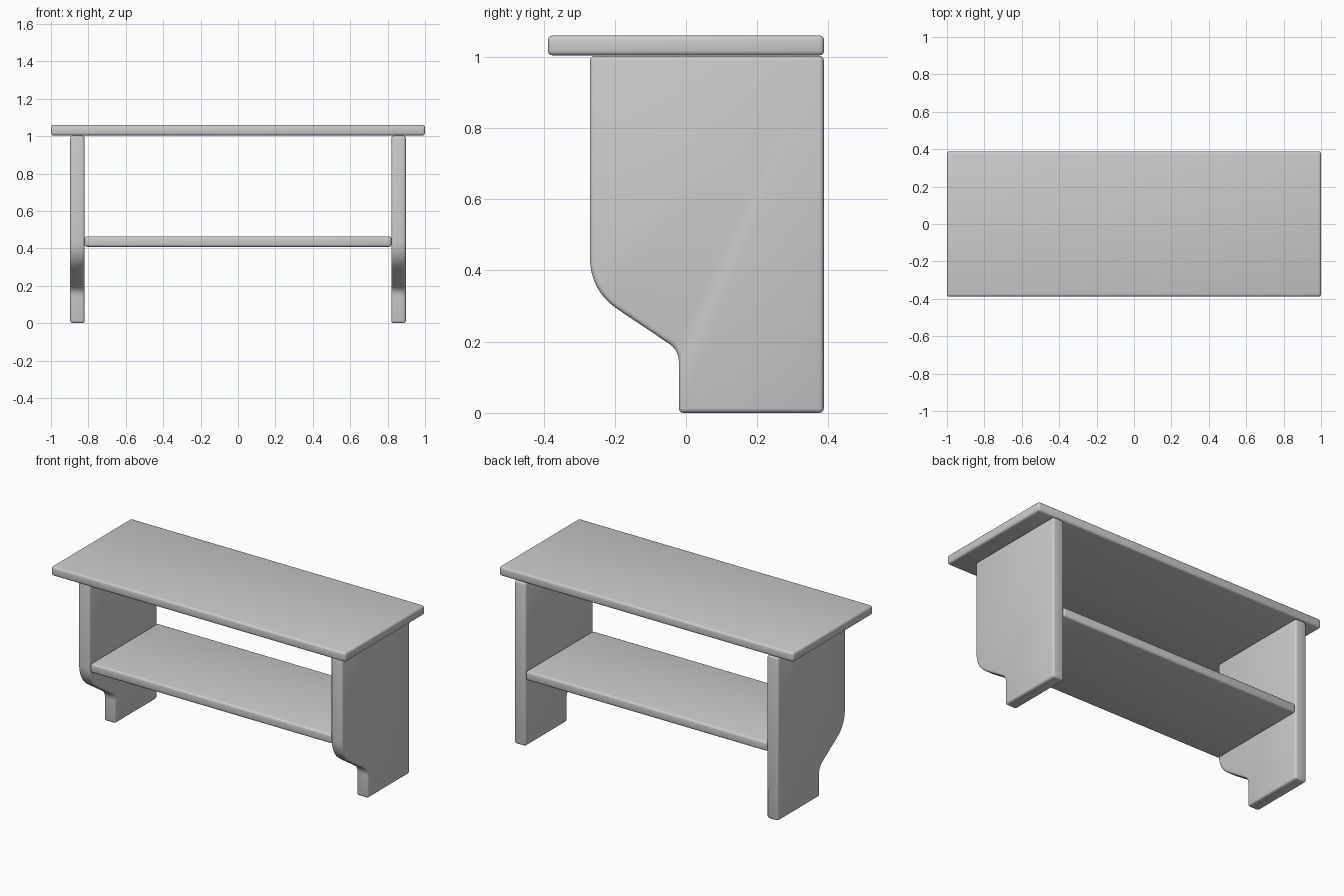
import bpy, bmesh
from mathutils import Vector

if "Cube" in bpy.data.objects:
    bpy.data.objects.remove(bpy.data.objects["Cube"])


def finish(obj, width=0.013):
    # softly rounded board edges
    bev = obj.modifiers.new("rounded_edges", 'BEVEL')
    bev.width = width
    bev.segments = 3
    bev.limit_method = 'ANGLE'
    bev.angle_limit = 0.7
    bpy.ops.object.select_all(action='DESELECT')
    obj.select_set(True)
    bpy.context.view_layer.objects.active = obj
    bpy.ops.object.modifier_apply(modifier=bev.name)
    bpy.ops.object.shade_smooth_by_angle(angle=0.6)


def extrude_profile(name, profile, x0, x1):
    # profile holds (y, z) points, extruded along x
    bm = bmesh.new()
    face = bm.faces.new([bm.verts.new((x0, y, z)) for y, z in profile])
    ext = bmesh.ops.extrude_face_region(bm, geom=[face])
    moved = [v for v in ext["geom"] if isinstance(v, bmesh.types.BMVert)]
    bmesh.ops.translate(bm, verts=moved, vec=(x1 - x0, 0, 0))
    bmesh.ops.recalc_face_normals(bm, faces=bm.faces[:])
    mesh = bpy.data.meshes.new(name)
    bm.to_mesh(mesh)
    bm.free()
    obj = bpy.data.objects.new(name, mesh)
    bpy.context.collection.objects.link(obj)
    finish(obj)
    return obj


def board(name, x, y0, y1, z0, z1):
    return extrude_profile(name, [(y0, z0), (y1, z0), (y1, z1), (y0, z1)], -x, x)


def curve(a, ctrl, b, n=8):
    a, c, b = Vector(a), Vector(ctrl), Vector(b)
    pts = []
    for i in range(n + 1):
        t = i / n
        p = a * (1 - t) ** 2 + c * 2 * t * (1 - t) + b * t * t
        pts.append((p.x, p.y))
    return pts


# bench top and shelf
board("bench_top", 1.0, -0.388, 0.388, 1.004, 1.06)
board("shelf", 0.82, -0.265, 0.387, 0.408, 0.465)

# side panels with a stepped-back foot
profile = [(0.387, 0.0), (0.387, 1.003), (-0.27, 1.003)]
profile += curve((-0.27, 0.44), (-0.27, 0.344), (-0.193, 0.292))
profile += curve((-0.047, 0.194), (-0.02, 0.176), (-0.02, 0.14))
profile += [(-0.02, 0.0)]
for side, name in ((-1, "left_panel"), (1, "right_panel")):
    extrude_profile(name, profile, side * 0.82, side * 0.897)
